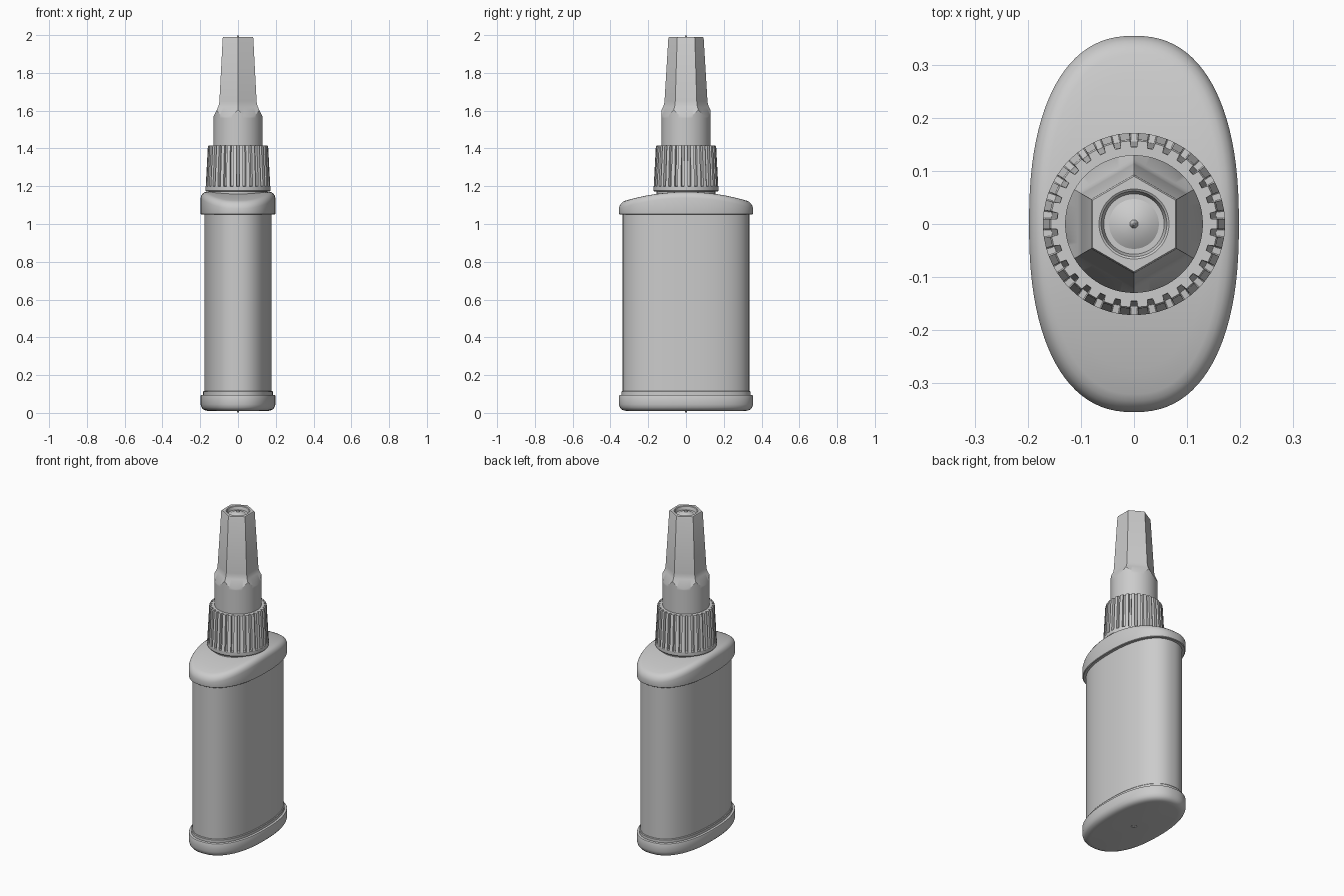
import bpy, bmesh
from math import sin, cos, pi, radians, copysign

if "Cube" in bpy.data.objects:
    bpy.data.objects.remove(bpy.data.objects["Cube"])

HX, HY = 0.198, 0.355      # half width and depth of the base and lid


def loft(name, rings, angle=35):
    """Skin a stack of equal-length rings; cap both ends."""
    bm = bmesh.new()
    vr = [[bm.verts.new(p) for p in r] for r in rings]
    n = len(vr[0])
    for a, b in zip(vr, vr[1:]):
        for i in range(n):
            j = (i + 1) % n
            bm.faces.new((a[i], a[j], b[j], b[i]))
    bm.faces.new(vr[0][::-1])
    bm.faces.new(vr[-1])
    bmesh.ops.recalc_face_normals(bm, faces=bm.faces)
    me = bpy.data.meshes.new(name)
    bm.to_mesh(me)
    bm.free()
    ob = bpy.data.objects.new(name, me)
    bpy.context.collection.objects.link(ob)
    bpy.ops.object.select_all(action='DESELECT')
    ob.select_set(True)
    bpy.context.view_layer.objects.active = ob
    bpy.ops.object.shade_smooth_by_angle(angle=radians(angle))
    return ob


def oval(inset, z, scale=1.0, n=96, e=2.35):
    """Flattened oval ring; z is a number or a function of y."""
    pts = []
    for i in range(n):
        c, s = cos(2 * pi * i / n), sin(2 * pi * i / n)
        x = copysign(abs(c) ** (2 / e), c) * (HX - inset) * scale
        y = copysign(abs(s) ** (2 / e), s) * (HY - inset) * scale
        pts.append((x, y, z(y) if callable(z) else z))
    return pts


def circle(r, z, n=96):
    return [(r * cos(2 * pi * i / n), r * sin(2 * pi * i / n), z) for i in range(n)]


# base foot with a small moulding nub underneath
loft("base", [circle(0.002, 0.0), circle(0.006, 0.012), circle(0.012, 0.014), circle(0.016, 0.01)]
     + [oval(i, z) for i, z in [(0.045, 0.01), (0.028, 0.012), (0.014, 0.018), (0.005, 0.029),
                                (0, 0.045), (0, 0.089), (0.002, 0.094), (0.006, 0.096),
                                (0.014, 0.096), (0.014, 0.112), (0.017, 0.116), (0.03, 0.116)]])

# bottle body
loft("body", [oval(0.02, 0.10), oval(0.02, 1.07)])


# lid arched along its length
def arch(drop):
    return lambda y: 1.17 - 0.45 * y * y - drop


loft("lid", [oval(0.03, 1.05), oval(0.005, 1.05), oval(0.001, 1.053), oval(0, 1.058)]
     + [oval(i, arch(d)) for i, d in [(0, 0.032), (0.003, 0.02), (0.010, 0.009),
                                      (0.021, 0.002), (0.034, 0)]]
     + [oval(0.034, arch(0), s) for s in (0.85, 0.7, 0.55, 0.4, 0.2, 0.03)])

# neck under the cap
loft("neck", [circle(0.155, 1.13), circle(0.155, 1.19)])

# ribbed screw cap
RIBS = 30


def ribbed(r, depth, z):
    pts = []
    for k in range(RIBS):
        for f, d in ((-0.27, 0), (0.27, 0), (0.33, depth), (0.67, depth)):
            a = 2 * pi * (k + f) / RIBS
            pts.append(((r - d) * cos(a), (r - d) * sin(a), z))
    return pts


loft("ribbed_cap", [ribbed(0.12, 0, 1.172), ribbed(0.168, 0, 1.172), ribbed(0.172, 0, 1.177),
                    ribbed(0.172, 0, 1.198), ribbed(0.171, 0.015, 1.20),
                    ribbed(0.160, 0.014, 1.409), ribbed(0.157, 0.012, 1.415),
                    ribbed(0.12, 0, 1.415)], 25)

# nozzle: round collar blending into a tapered hexagon, corners on the y axis
N, R = 96, 0.13


def hexcos(i):
    a = 2 * pi * i / N
    return cos((a + pi / 6) % (pi / 3) - pi / 6)


def hexagon(apothem, z):
    return [(p[0] / hexcos(i), p[1] / hexcos(i), z) for i, p in enumerate(circle(apothem, z, N))]


# scalloped line where the hexagonal cone cuts the round collar
scallop = [(x, y, 1.568 + (R - R * hexcos(i)) * 2.1) for i, (x, y, z) in enumerate(circle(R, 0, N))]
loft("nozzle", [circle(R, 1.40, N), circle(R, 1.56, N), scallop,
                hexagon(0.106, 1.618), hexagon(0.101, 1.632), hexagon(0.0985, 1.65),
                hexagon(0.081, 1.984), hexagon(0.078, 1.99),
                circle(0.066, 1.99, N), circle(0.062, 1.987, N), circle(0.057, 1.968, N),
                circle(0.047, 1.968, N), circle(0.034, 1.976, N), circle(0.018, 1.982, N),
                circle(0.008, 1.984, N), circle(0.002, 2.0, N)], 30)
